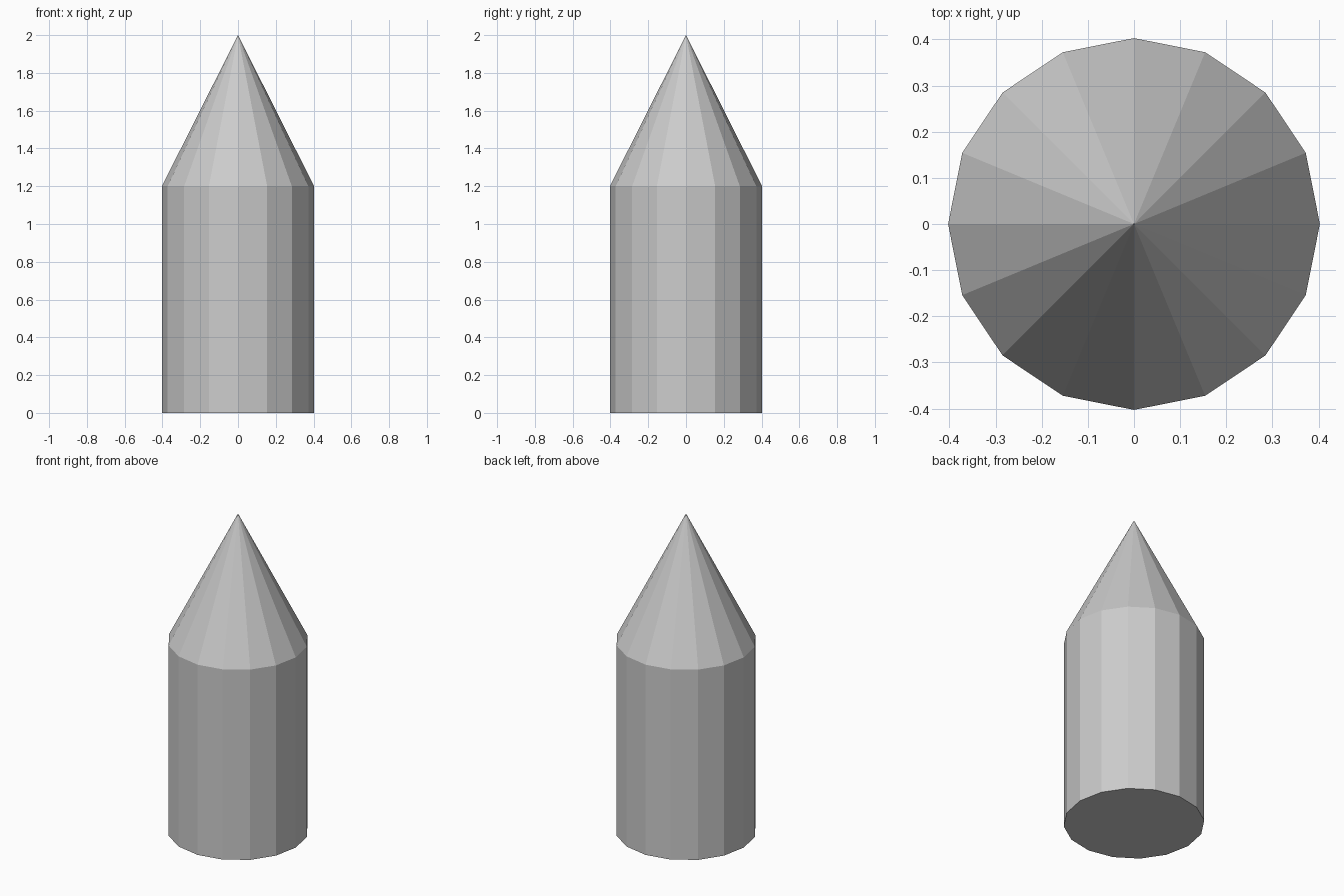
import bpy

if "Cube" in bpy.data.objects:
    bpy.data.objects.remove(bpy.data.objects["Cube"])

SIDES = 16
RADIUS = 0.403
BODY_TOP = 1.2
TIP = 2.0


def frustum(name, z0, z1, r_top, fill):
    depth = z1 - z0
    bpy.ops.mesh.primitive_cone_add(vertices=SIDES, radius1=RADIUS, radius2=r_top,
                                    depth=depth, end_fill_type=fill,
                                    location=(0, 0, z0 + depth / 2))
    obj = bpy.context.object
    obj.name = name
    return obj


# straight body and pointed tip
body = frustum("body", 0, BODY_TOP, RADIUS, 'NGON')
tip = frustum("pointed_tip", BODY_TOP, TIP, 0, 'NOTHING')
